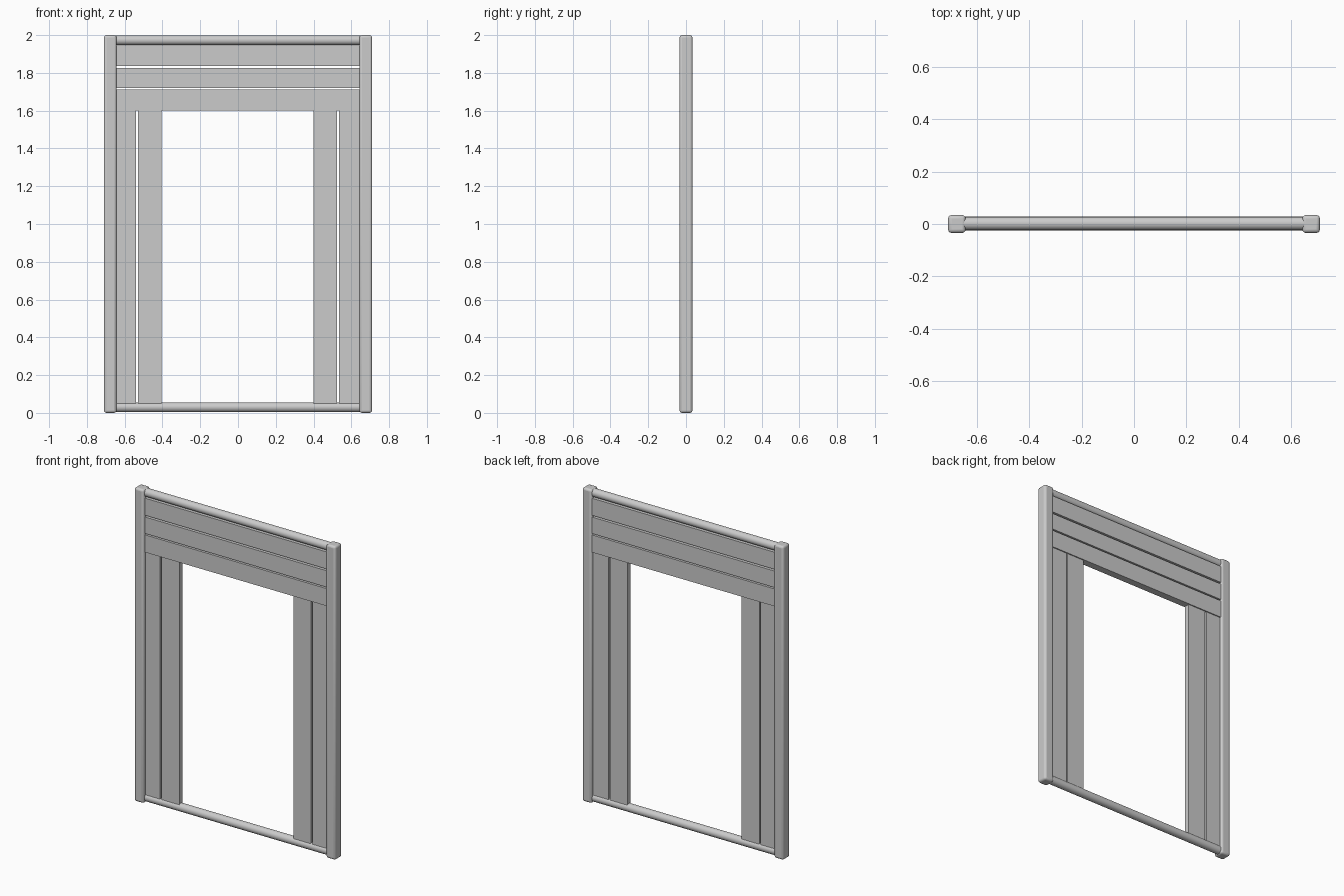
import bpy
from math import radians, pi

if "Cube" in bpy.data.objects:
    bpy.data.objects.remove(bpy.data.objects["Cube"])


def finish(ob, bevel, segments):
    if bevel:
        m = ob.modifiers.new("soft_edges", 'BEVEL')
        m.width = bevel
        m.segments = segments
        m.limit_method = 'ANGLE'
    bpy.ops.object.shade_smooth_by_angle(angle=radians(40))


def box(name, x, y, z, bevel=0.0, segments=1):
    """Box from (min, max) ranges on each axis."""
    bpy.ops.mesh.primitive_cube_add(
        size=1, location=[(a + b) / 2 for a, b in (x, y, z)])
    ob = bpy.context.object
    ob.name = name
    ob.scale = [b - a for a, b in (x, y, z)]
    bpy.ops.object.transform_apply(location=False, rotation=False, scale=True)
    finish(ob, bevel, segments)
    return ob


def rail(name, z):
    bpy.ops.mesh.primitive_cylinder_add(
        vertices=16, radius=0.026, depth=1.31,
        location=(0, 0.002, z), rotation=(0, pi / 2, 0))
    bpy.context.object.name = name
    finish(bpy.context.object, 0, 1)


# Side posts with rounded edges
box("left_post", (-0.71, -0.643), (-0.034, 0.034), (0, 2), 0.013, 3)
box("right_post", (0.643, 0.71), (-0.034, 0.034), (0, 2), 0.013, 3)

# Round top and bottom rails
rail("top_rail", 1.973)
rail("bottom_rail", 0.03)

# Horizontal boards above the opening
for i, z in enumerate(((1.60, 1.711), (1.72, 1.825), (1.836, 1.945))):
    box(f"header_board_{i + 1}", (-0.655, 0.655), (-0.021, 0.025), z)

# Vertical boards on both sides of the opening
for i, x in enumerate(((-0.655, -0.539), (-0.530, -0.404),
                       (0.401, 0.524), (0.534, 0.655))):
    box(f"side_board_{i + 1}", x, (-0.014, 0.018), (0.04, 1.60))
